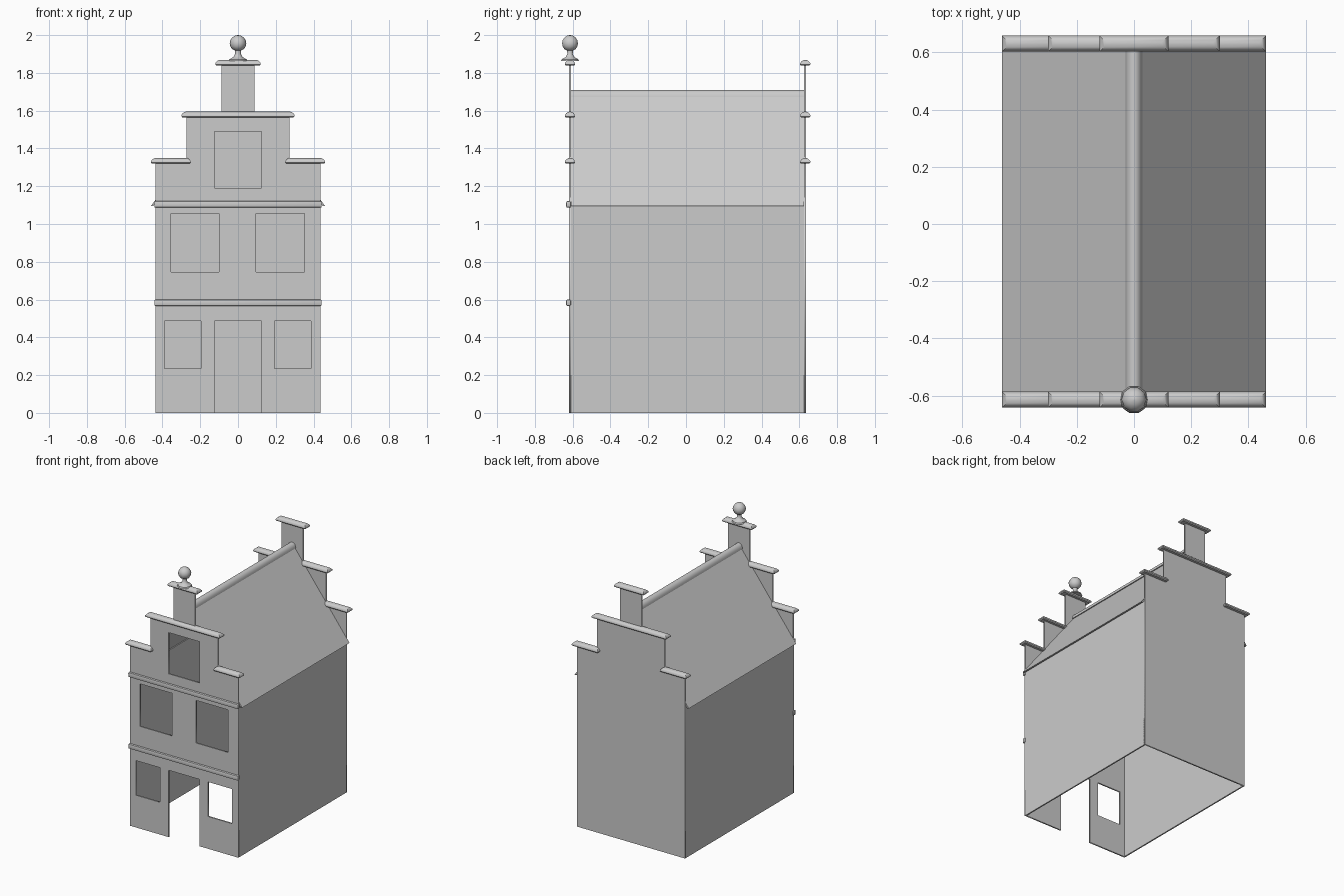
import bpy, bmesh, math
from mathutils import Matrix

if "Cube" in bpy.data.objects:
    bpy.data.objects.remove(bpy.data.objects["Cube"])

FRONT, BACK = -0.614, 0.631


def add(name, bm, smooth=False):
    bmesh.ops.recalc_face_normals(bm, faces=bm.faces)
    me = bpy.data.meshes.new(name)
    bm.to_mesh(me)
    bm.free()
    ob = bpy.data.objects.new(name, me)
    bpy.context.collection.objects.link(ob)
    if smooth:
        bpy.ops.object.select_all(action='DESELECT')
        ob.select_set(True)
        bpy.context.view_layer.objects.active = ob
        bpy.ops.object.shade_smooth_by_angle(angle=math.radians(40))
    return ob


def box(name, x0, x1, y0, y1, z0, z1, bevel=0):
    bm = bmesh.new()
    m = Matrix.Translation(((x0 + x1) / 2, (y0 + y1) / 2, (z0 + z1) / 2)) @ \
        Matrix.Diagonal((x1 - x0, y1 - y0, z1 - z0, 1))
    bmesh.ops.create_cube(bm, size=1, matrix=m)
    if bevel:
        bmesh.ops.bevel(bm, geom=bm.edges[:], offset=bevel, segments=2,
                        profile=0.5, affect='EDGES')
    return add(name, bm, bool(bevel))


def loft(name, rings, smooth=False):
    """Skin closed rings of equal length and cap both ends."""
    bm = bmesh.new()
    rows = [[bm.verts.new(p) for p in r] for r in rings]
    n = len(rows[0])
    for a, b in zip(rows, rows[1:]):
        for i in range(n):
            j = (i + 1) % n
            bm.faces.new((a[i], a[j], b[j], b[i]))
    bm.faces.new(rows[0])
    bm.faces.new(rows[-1])
    return add(name, bm, smooth)


def panel(name, loops, y, thick=0.01):
    """Flat upright wall from an outline and holes."""
    cu = bpy.data.curves.new(name, 'CURVE')
    cu.dimensions = '2D'
    cu.fill_mode = 'BOTH'
    cu.extrude = thick / 2
    for pts in loops:
        s = cu.splines.new('POLY')
        s.points.add(len(pts) - 1)
        for p, (x, z) in zip(s.points, pts):
            p.co = (x, z, 0, 1)
        s.use_cyclic_u = True
    ob = bpy.data.objects.new(name, cu)
    bpy.context.collection.objects.link(ob)
    ob.location.y = y
    ob.rotation_euler.x = math.pi / 2
    bpy.ops.object.select_all(action='DESELECT')
    ob.select_set(True)
    bpy.context.view_layer.objects.active = ob
    bpy.ops.object.convert(target='MESH')


def rect(x0, x1, z0, z1):
    return [(x0, z0), (x1, z0), (x1, z1), (x0, z1)]


def coping(name, x0, x1, y, z):
    layers = [(0, .006), (.006, 0), (.013, 0), (.022, .007), (.028, .015), (.031, .023)]
    rings = []
    for h, i in layers:
        w = 0.0275 - i
        rings.append([(x0 + i, y - w, z + h), (x1 - i, y - w, z + h),
                      (x1 - i, y + w, z + h), (x0 + i, y + w, z + h)])
    loft(name, rings, True)


# stepped gable walls
half = [(0.436, 0), (0.436, 1.325), (0.272, 1.325), (0.272, 1.57), (0.087, 1.57), (0.087, 1.845)]
gable = half + [(-x, z) for x, z in reversed(half)]
door = [(-0.125, 0), (-0.125, 0.487), (0.125, 0.487), (0.125, 0)]
windows = [rect(-0.39, -0.195, 0.235, 0.487), rect(0.192, 0.387, 0.235, 0.487),
           rect(-0.355, -0.10, 0.745, 1.055), rect(0.096, 0.351, 0.745, 1.055),
           rect(-0.125, 0.125, 1.19, 1.49)]
panel("front_wall", [gable + door] + windows, FRONT)
panel("back_wall", [gable], BACK - 0.002)

# copings on the gable steps
for side, y in (("front", FRONT), ("back", BACK)):
    coping(side + "_coping_right", 0.25, 0.461, y, 1.319)
    coping(side + "_coping_left", -0.461, -0.25, y, 1.319)
    coping(side + "_coping_middle", -0.30, 0.30, y, 1.564)
    coping(side + "_coping_top", -0.12, 0.12, y, 1.838)

# string courses on the facade
for name, z in (("lower_band", 0.566), ("upper_band", 1.087)):
    box(name, -0.443, 0.443, FRONT - 0.02, FRONT + 0.004, z, z + 0.034, 0.006)

# side walls and roof slopes
for name, s in (("right", 1), ("left", -1)):
    xs = sorted((s * 0.426, s * 0.436))
    box(name + "_side_wall", xs[0], xs[1], FRONT, BACK - 0.003, 0, 1.115)
    prof = [(0.461, 1.096), (0, 1.70), (0, 1.683), (0.448, 1.096)]
    loft(name + "_roof", [[(s * x, y, z) for x, z in prof]
                          for y in (FRONT + 0.004, BACK - 0.005)])

# rounded ridge cap
arc = [math.pi * i / 8 for i in range(9)]
loft("ridge_cap", [[(0.029 * math.cos(a), y, 1.672 + 0.037 * math.sin(a)) for a in arc]
                   for y in (FRONT + 0.004, BACK - 0.005)], True)

# ball finial
ball = [(0.044 * math.sin(t), 1.9565 - 0.0435 * math.cos(t))
        for t in [math.pi * k / 8 for k in range(2, 8)]]
prof = [(0.05, 1.862), (0.046, 1.872), (0.025, 1.883), (0.015, 1.90), (0.016, 1.918)] + ball + [(0.001, 2.0)]
loft("ball_finial", [[(r * math.cos(math.pi * k / 5), FRONT + r * math.sin(math.pi * k / 5), z)
                      for k in range(10)] for r, z in prof], True)
